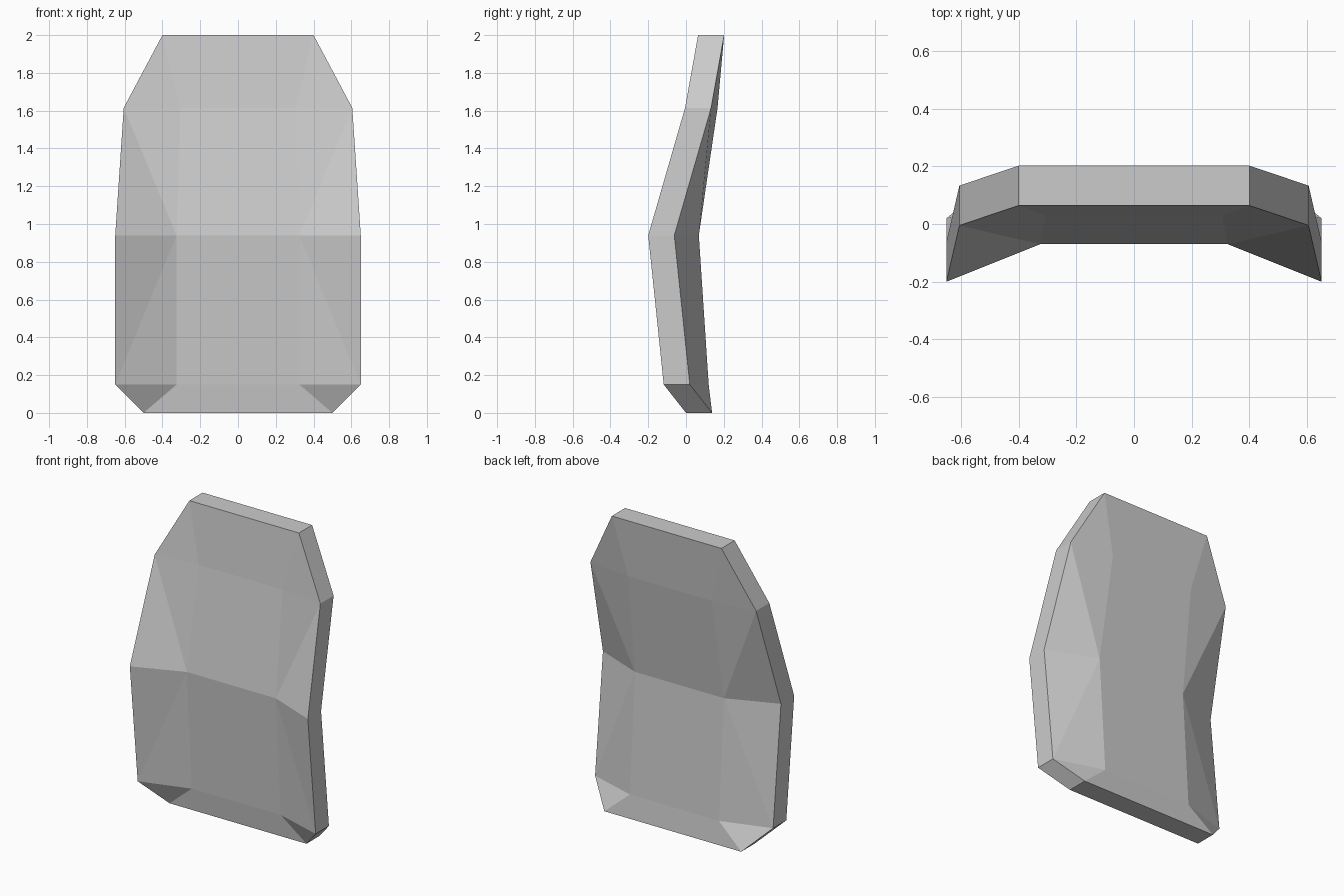
import bpy, bmesh

if "Cube" in bpy.data.objects:
    bpy.data.objects.remove(bpy.data.objects["Cube"])

THICKNESS = 0.138

# Front surface rows: z, edge (x, y), inner crease (x, y)
ROWS = [
    (0.00, (0.50, 0.000), None),
    (0.15, (0.65, -0.118), (0.325, -0.018)),
    (0.94, (0.65, -0.200), (0.325, -0.070)),
    (1.615, (0.605, -0.005), (0.305, 0.029)),
    (2.00, (0.40, 0.064), None),
]

bm = bmesh.new()


def row_verts(side):
    """Edge and crease vertices of one side, bottom to top."""
    edge, crease = [], []
    for z, e, c in ROWS:
        v = bm.verts.new((side * e[0], e[1], z))
        edge.append(v)
        crease.append(bm.verts.new((side * c[0], c[1], z)) if c else v)
    return edge, crease


left, right = row_verts(-1), row_verts(1)

# Flat centre strip
for i in range(len(ROWS) - 1):
    bm.faces.new((left[1][i], right[1][i], right[1][i + 1], left[1][i + 1]))

# Folded side wings, with diagonals meeting at the middle crease point
for edge, crease in (left, right):
    hub = crease[2]
    bm.faces.new((edge[0], edge[1], crease[1]))
    bm.faces.new((crease[1], edge[1], hub))
    bm.faces.new((edge[1], edge[2], hub))
    bm.faces.new((edge[2], edge[3], hub))
    bm.faces.new((edge[3], crease[3], hub))
    bm.faces.new((edge[3], edge[4], crease[3]))

# Thicken straight backwards, keeping the front surface
bmesh.ops.recalc_face_normals(bm, faces=bm.faces)
ext = bmesh.ops.extrude_face_region(bm, geom=bm.faces[:], use_keep_orig=True)
bmesh.ops.translate(bm, vec=(0, THICKNESS, 0),
                    verts=[g for g in ext["geom"] if isinstance(g, bmesh.types.BMVert)])
bmesh.ops.recalc_face_normals(bm, faces=bm.faces)

mesh = bpy.data.meshes.new("backrest_panel")
bm.to_mesh(mesh)
bm.free()
bpy.context.collection.objects.link(bpy.data.objects.new("backrest_panel", mesh))
